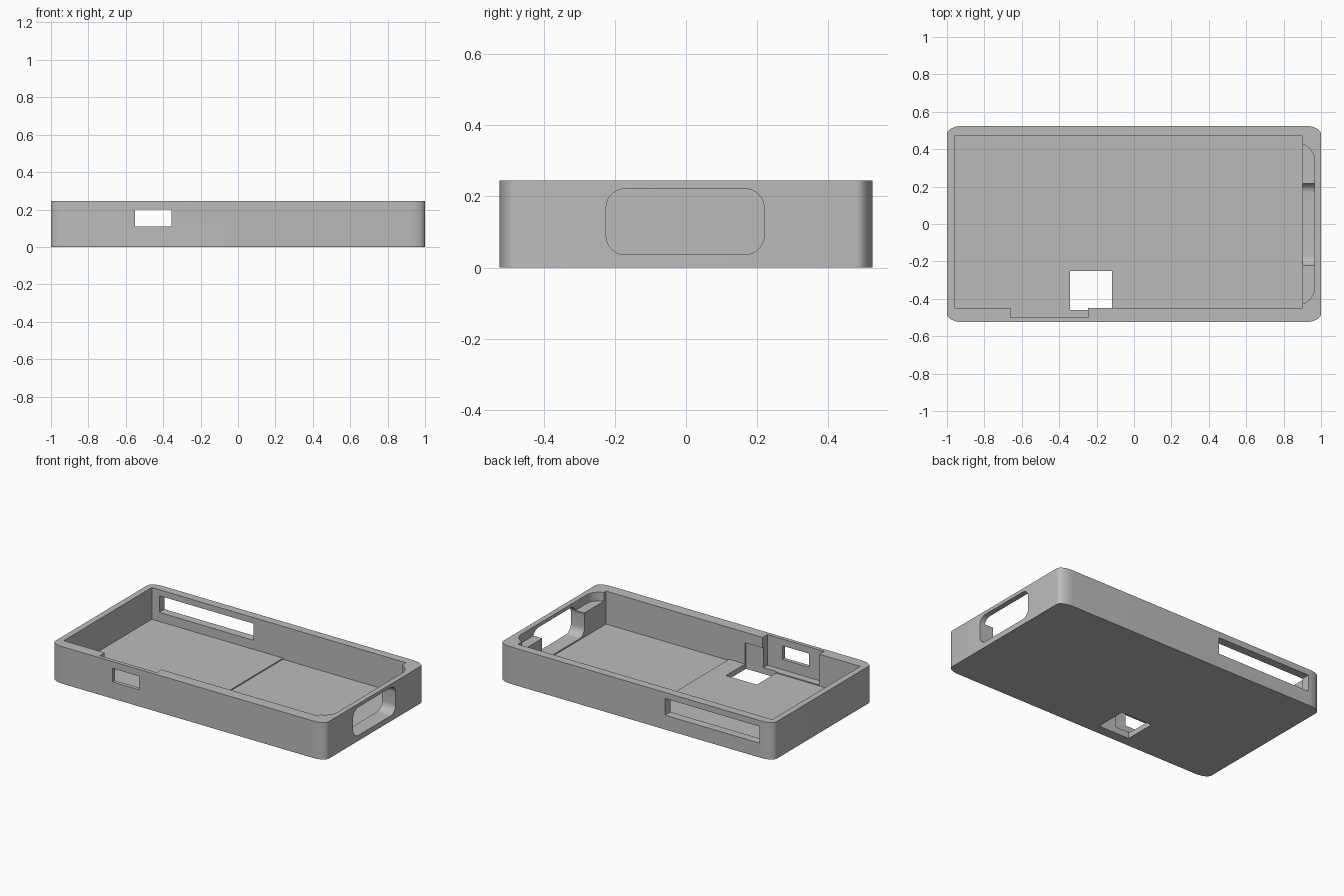
import bpy, bmesh, math

if "Cube" in bpy.data.objects:
    bpy.data.objects.remove(bpy.data.objects["Cube"], do_unlink=True)

grey = bpy.data.materials.new("plain_grey")
grey.use_nodes = True
COLOUR = (0.5, 0.5, 0.5, 1)
grey.diffuse_color = COLOUR
grey.node_tree.nodes["Principled BSDF"].inputs["Base Color"].default_value = COLOUR


def rounded(u0, u1, v0, v1, ru, rv, steps=10):
    """Outline of a rectangle with elliptical corners."""
    corners = [(u1 - ru, v1 - rv), (u0 + ru, v1 - rv), (u0 + ru, v0 + rv), (u1 - ru, v0 + rv)]
    points = []
    for quarter, (u, v) in enumerate(corners):
        for i in range(steps + 1):
            a = (quarter + i / steps) * math.pi / 2
            points.append((u + ru * math.cos(a), v + rv * math.sin(a)))
    return points


def prism(name, outline, axis, lo, hi):
    """Extrude a 2D outline along x, y or z."""
    place = {"x": lambda u, v, w: (w, u, v),
             "y": lambda u, v, w: (u, w, v),
             "z": lambda u, v, w: (u, v, w)}[axis]
    bm = bmesh.new()
    ends = [[bm.verts.new(place(u, v, w)) for u, v in outline] for w in (lo, hi)]
    bm.faces.new(ends[0])
    bm.faces.new(ends[1])
    for i in range(len(outline)):
        j = (i + 1) % len(outline)
        bm.faces.new((ends[0][i], ends[0][j], ends[1][j], ends[1][i]))
    bmesh.ops.recalc_face_normals(bm, faces=bm.faces)
    mesh = bpy.data.meshes.new(name)
    bm.to_mesh(mesh)
    bm.free()
    mesh.materials.append(grey)
    obj = bpy.data.objects.new(name, mesh)
    bpy.context.collection.objects.link(obj)
    return obj


def box(name, x0, x1, y0, y1, z0, z1):
    return prism(name, [(x0, y0), (x1, y0), (x1, y1), (x0, y1)], "z", z0, z1)


# Outer shell of the tray
tray = prism("case_tray", rounded(-1, 1, -0.525, 0.525, 0.085, 0.045), "z", 0, 0.245)

# Main cavity, with a slightly deeper floor on one half
cavity = [(-0.96, 0.035), (0, 0.035), (0, 0.027), (0.9, 0.027), (0.9, 0.3), (-0.96, 0.3)]
cutters = [
    prism("cavity_cutter", cavity, "y", -0.45, 0.47),
    # Shallow pocket and rounded port opening in the end wall
    prism("end_pocket_cutter", rounded(0.6, 0.965, -0.43, 0.43, 0.09, 0.09), "z", 0.187, 0.31),
    prism("end_port_cutter", rounded(-0.225, 0.22, 0.036, 0.222, 0.055, 0.055), "x", 0.8, 1.1),
    # Recess and window in the front wall
    box("front_recess_cutter", -0.66, -0.245, -0.5, -0.4, 0.042, 0.32),
    box("front_window_cutter", -0.55, -0.355, -0.6, -0.42, 0.11, 0.2),
    # Long slot in the back wall
    box("back_slot_cutter", -0.905, -0.215, 0.4, 0.6, 0.095, 0.205),
    # Square opening in the floor, biting slightly into the front wall
    box("floor_opening_cutter", -0.343, -0.117, -0.459, -0.25, -0.1, 0.175),
]

bpy.context.view_layer.objects.active = tray
for cutter in cutters:
    mod = tray.modifiers.new(cutter.name, "BOOLEAN")
    mod.operation = "DIFFERENCE"
    mod.solver = "EXACT"
    mod.object = cutter
    bpy.ops.object.modifier_apply(modifier=mod.name)
    bpy.data.objects.remove(cutter, do_unlink=True)

# Smooth rounded corners, keep edges sharp
bpy.ops.object.select_all(action="DESELECT")
tray.select_set(True)
bpy.ops.object.shade_smooth_by_angle(angle=math.radians(30))
